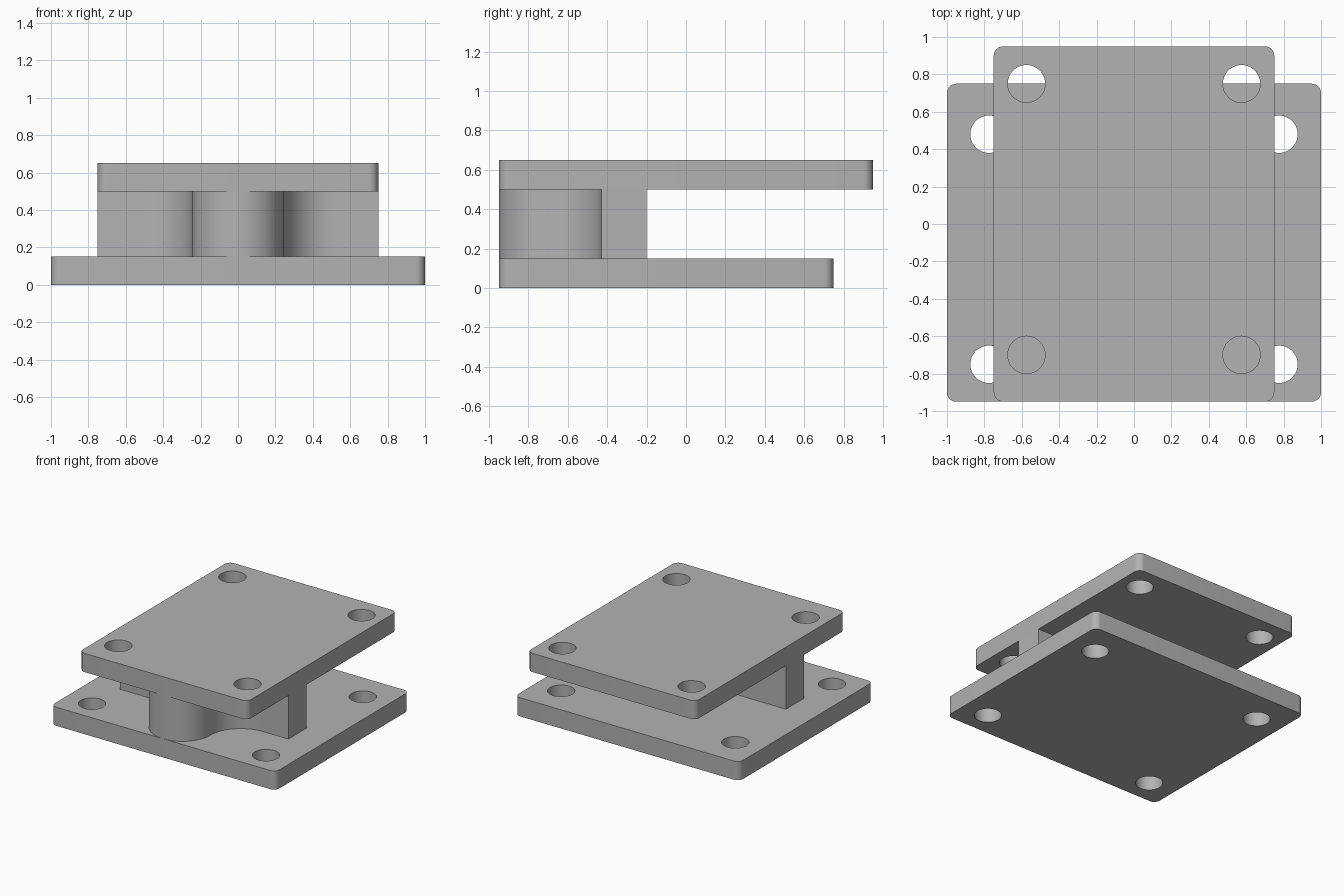
import bpy, bmesh
from math import cos, sin, pi, radians

cube = bpy.data.objects.get("Cube")
if cube:
    bpy.data.objects.remove(cube, do_unlink=True)

# Single plain grey
GREY = (0.45, 0.45, 0.45, 1)
mat = bpy.data.materials.new("plain grey")
mat.use_nodes = True
mat.diffuse_color = GREY
mat.node_tree.nodes["Principled BSDF"].inputs["Base Color"].default_value = GREY


def arc(cx, cy, r, start, end, steps):
    """Points along an arc, angles in degrees."""
    angles = [radians(start + (end - start) * i / steps) for i in range(steps + 1)]
    return [(cx + r * cos(a), cy + r * sin(a)) for a in angles]


def circle(cx, cy, r=0.1, steps=48):
    return arc(cx, cy, r, 0, 360, steps)[:-1]


def rounded_rect(x, y0, y1, r=0.05):
    return (arc(x - r, y1 - r, r, 0, 90, 8) + arc(-x + r, y1 - r, r, 90, 180, 8)
            + arc(-x + r, y0 + r, r, 180, 270, 8) + arc(x - r, y0 + r, r, 270, 360, 8))


def extrude_profile(name, loops, z0, z1):
    """Solid from an outer loop and optional hole loops, between two heights."""
    curve = bpy.data.curves.new(name + "_profile", "CURVE")
    curve.dimensions = "2D"
    curve.fill_mode = "BOTH"
    curve.extrude = (z1 - z0) / 2
    for loop in loops:
        spline = curve.splines.new("POLY")
        spline.points.add(len(loop) - 1)
        for point, (x, y) in zip(spline.points, loop):
            point.co = (x, y, 0, 1)
        spline.use_cyclic_u = True
    helper = bpy.data.objects.new(name + "_profile", curve)
    bpy.context.collection.objects.link(helper)
    bpy.context.view_layer.update()
    mesh = bpy.data.meshes.new_from_object(
        helper.evaluated_get(bpy.context.evaluated_depsgraph_get()))
    bpy.data.objects.remove(helper, do_unlink=True)

    # Weld caps to walls
    bm = bmesh.new()
    bm.from_mesh(mesh)
    bmesh.ops.remove_doubles(bm, verts=bm.verts, dist=0.0005)
    bmesh.ops.translate(bm, verts=bm.verts, vec=(0, 0, (z0 + z1) / 2))
    bmesh.ops.recalc_face_normals(bm, faces=bm.faces)
    bm.to_mesh(mesh)
    bm.free()

    mesh.name = name
    mesh.materials.clear()
    mesh.materials.append(mat)
    obj = bpy.data.objects.new(name, mesh)
    bpy.context.collection.objects.link(obj)
    bpy.ops.object.select_all(action="DESELECT")
    obj.select_set(True)
    bpy.context.view_layer.objects.active = obj
    bpy.ops.object.shade_smooth_by_angle(angle=radians(30))
    return obj


# Plates with four through holes each
def hole_grid(x, ys):
    return [circle(s * x, y) for s in (-1, 1) for y in ys]


extrude_profile("base_plate",
                [rounded_rect(1, -0.95, 0.75)] + hole_grid(0.775, (-0.75, 0.48)), 0, 0.15)
extrude_profile("top_plate",
                [rounded_rect(0.75, -0.95, 0.95)] + hole_grid(0.575, (-0.7, 0.75)), 0.5, 0.65)

# Web: cross bar with a rounded nose blended in by concave fillets
nose, fillet, mid = 0.245, 0.275, -0.705
right = (arc(0, mid, nose, 270, 360, 20)
         + arc(nose + fillet, mid, fillet, 180, 90, 20)[1:]
         + [(0.75, mid + fillet), (0.75, -0.2)])
left = [(-x, y) for x, y in reversed(right[1:])]
extrude_profile("web", [right + left], 0.15, 0.5)
